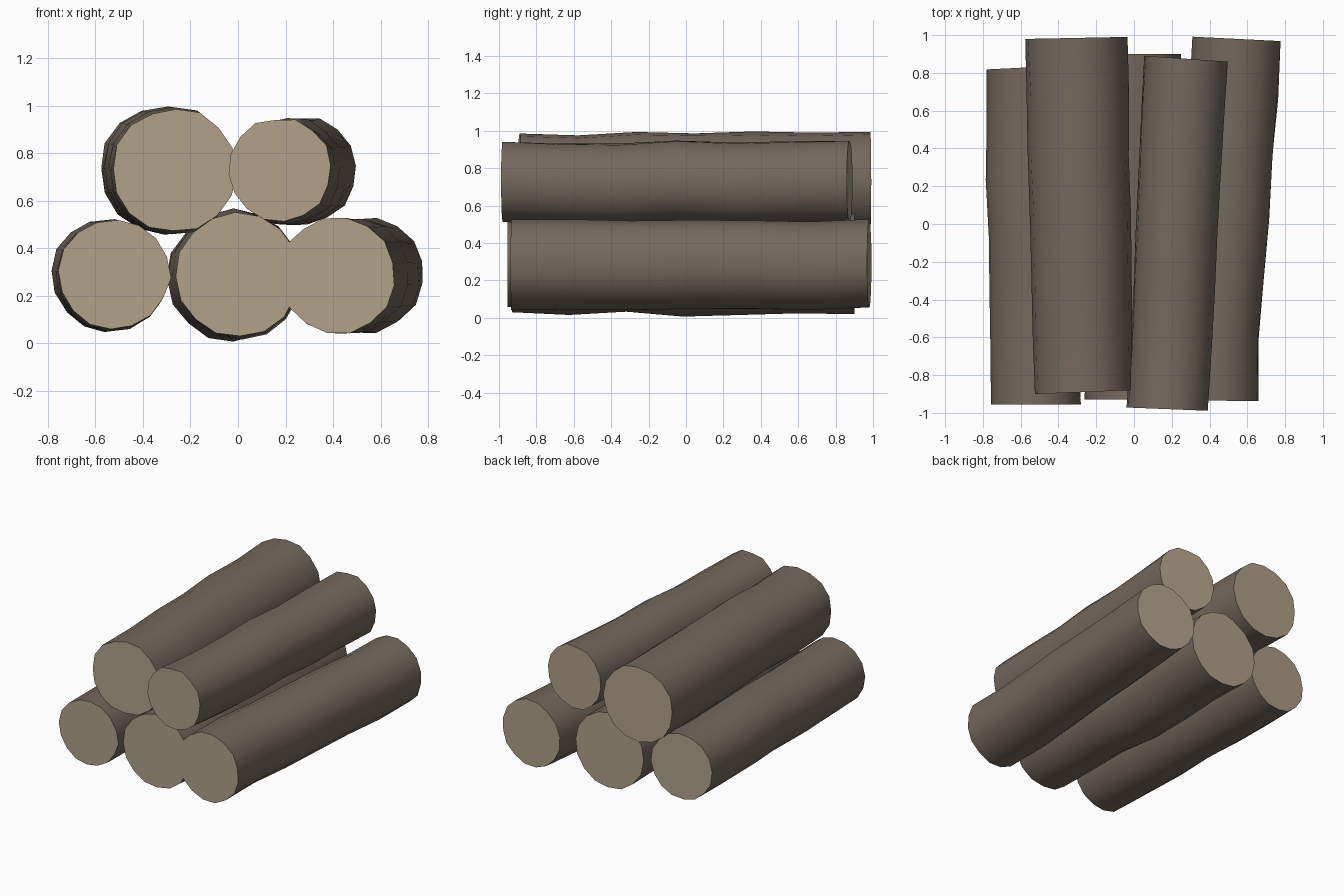
import bpy
import bmesh
import math
import random
from mathutils import Vector

random.seed(4)
if "Cube" in bpy.data.objects:
    bpy.data.objects.remove(bpy.data.objects["Cube"], do_unlink=True)

SIDES = 16


def make_material(name, colour):
    mat = bpy.data.materials.new(name)
    mat.use_nodes = True
    mat.diffuse_color = colour
    shader = next(n for n in mat.node_tree.nodes if n.type == 'BSDF_PRINCIPLED')
    shader.inputs["Base Color"].default_value = colour
    return mat


bark = make_material("brown bark", (0.175, 0.138, 0.108, 1))
cut_wood = make_material("pale cut wood", (0.44, 0.355, 0.25, 1))


def make_log(name, front, back, radii, xs, zs, tilts):
    """Loft rings along a wandering centre line, then close both sawn ends."""
    bm = bmesh.new()
    last = len(xs) - 1
    wobble = [random.uniform(-0.004, 0.004) for _ in range(SIDES)]
    turn = random.uniform(0, math.tau / SIDES)
    rings = []
    for i, (x, z) in enumerate(zip(xs, zs)):
        t = i / last
        radius = radii[0] + (radii[1] - radii[0]) * t
        tilt = tilts[0] if i == 0 else tilts[1] if i == last else 0
        ring = []
        for s in range(SIDES):
            angle = turn + math.tau * s / SIDES
            r = radius + wobble[s] + random.uniform(-0.003, 0.003)
            dx, dz = r * math.cos(angle), r * math.sin(angle)
            y = front + (back - front) * t + tilt * dx
            ring.append(bm.verts.new(Vector((x + dx, y, max(z + dz, 0)))))
        rings.append(ring)

    # Bark
    for a, b in zip(rings, rings[1:]):
        for s in range(SIDES):
            n = (s + 1) % SIDES
            bm.faces.new((a[s], a[n], b[n], b[s]))
    # Sawn ends
    for ring in (rings[0], rings[-1]):
        bm.faces.new(ring).material_index = 1
    bmesh.ops.recalc_face_normals(bm, faces=bm.faces)

    mesh = bpy.data.meshes.new(name)
    bm.to_mesh(mesh)
    bm.free()
    mesh.materials.append(bark)
    mesh.materials.append(cut_wood)
    obj = bpy.data.objects.new(name, mesh)
    bpy.context.collection.objects.link(obj)
    bpy.ops.object.select_all(action='DESELECT')
    obj.select_set(True)
    bpy.context.view_layer.objects.active = obj
    bpy.ops.object.shade_smooth_by_angle(angle=math.radians(45))


# Bottom row
make_log("bottom_right_log", -0.955, 0.83, (0.233, 0.235),
         (-0.52, -0.525, -0.53, -0.535, -0.55, -0.545, -0.545),
         (0.29, 0.285, 0.28, 0.29, 0.29, 0.28, 0.285), (0, 0.05))
make_log("bottom_middle_log", -0.93, 0.9, (0.26, 0.27),
         (0, 0.01, -0.01, -0.03, -0.03, -0.02, -0.02),
         (0.29, 0.28, 0.3, 0.275, 0.285, 0.295, 0.29), (0, 0))
make_log("bottom_left_log", -0.935, 0.98, (0.245, 0.238),
         (0.415, 0.42, 0.45, 0.48, 0.497, 0.527, 0.545),
         (0.285, 0.285, 0.28, 0.285, 0.285, 0.28, 0.29), (-0.01, -0.05))

# Top row
make_log("top_right_log", -0.89, 0.985, (0.26, 0.27),
         (-0.268, -0.275, -0.28, -0.287, -0.3, -0.3, -0.31),
         (0.728, 0.718, 0.735, 0.727, 0.732, 0.725, 0.73), (0.04, 0.02))
make_log("top_left_log", -0.98, 0.875, (0.217, 0.225),
         (0.175, 0.195, 0.21, 0.225, 0.24, 0.255, 0.275),
         (0.73, 0.72, 0.715, 0.73, 0.718, 0.725, 0.728), (-0.04, -0.07))
